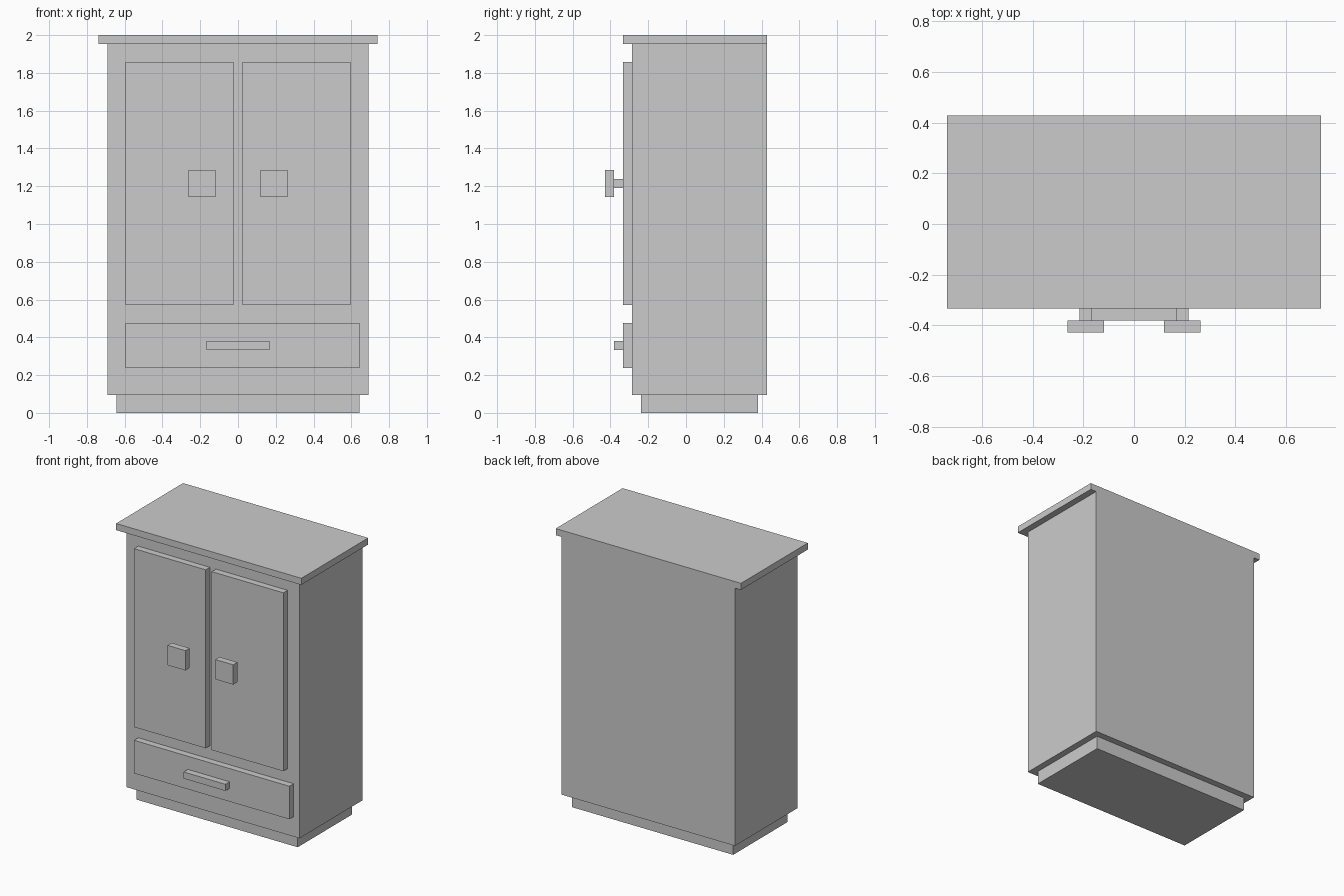
import bpy
import bmesh
from mathutils import Vector

if "Cube" in bpy.data.objects:
    bpy.data.objects.remove(bpy.data.objects["Cube"])

U = 2 / 42  # everything sits on a grid of 42 steps in height


def box(name, x, y, z):
    """Box object from (min, max) ranges in grid steps."""
    lo, hi = (Vector(c) * U for c in zip(x, y, z))
    bm = bmesh.new()
    bmesh.ops.create_cube(bm, size=1)
    bmesh.ops.scale(bm, vec=hi - lo, verts=bm.verts)
    mesh = bpy.data.meshes.new(name)
    bm.to_mesh(mesh)
    bm.free()
    obj = bpy.data.objects.new(name, mesh)
    obj.location = (lo + hi) / 2
    bpy.context.collection.objects.link(obj)
    return obj


# Carcass: plinth, body and overhanging top
box("plinth", (-13.5, 13.5), (-5, 8), (0, 2))
box("cabinet_body", (-14.5, 14.5), (-6, 9), (2, 41))
box("top_slab", (-15.5, 15.5), (-7, 9), (41, 42))

# Doors with a knob on a short stem, left and right
for side, s in (("left", -1), ("right", 1)):
    def span(a, b):
        return sorted((s * a, s * b))
    box(side + "_door", span(0.5, 12.5), (-7, -6), (12, 39))
    box(side + "_knob_stem", span(3.5, 4.5), (-8, -7), (25, 26))
    box(side + "_knob", span(2.5, 5.5), (-9, -8), (24, 27))

# Drawer front (reaches further to the right) and its pull
box("drawer_front", (-12.5, 13.5), (-7, -6), (5, 10))
box("drawer_pull", (-3.5, 3.5), (-8, -7), (7, 8))
